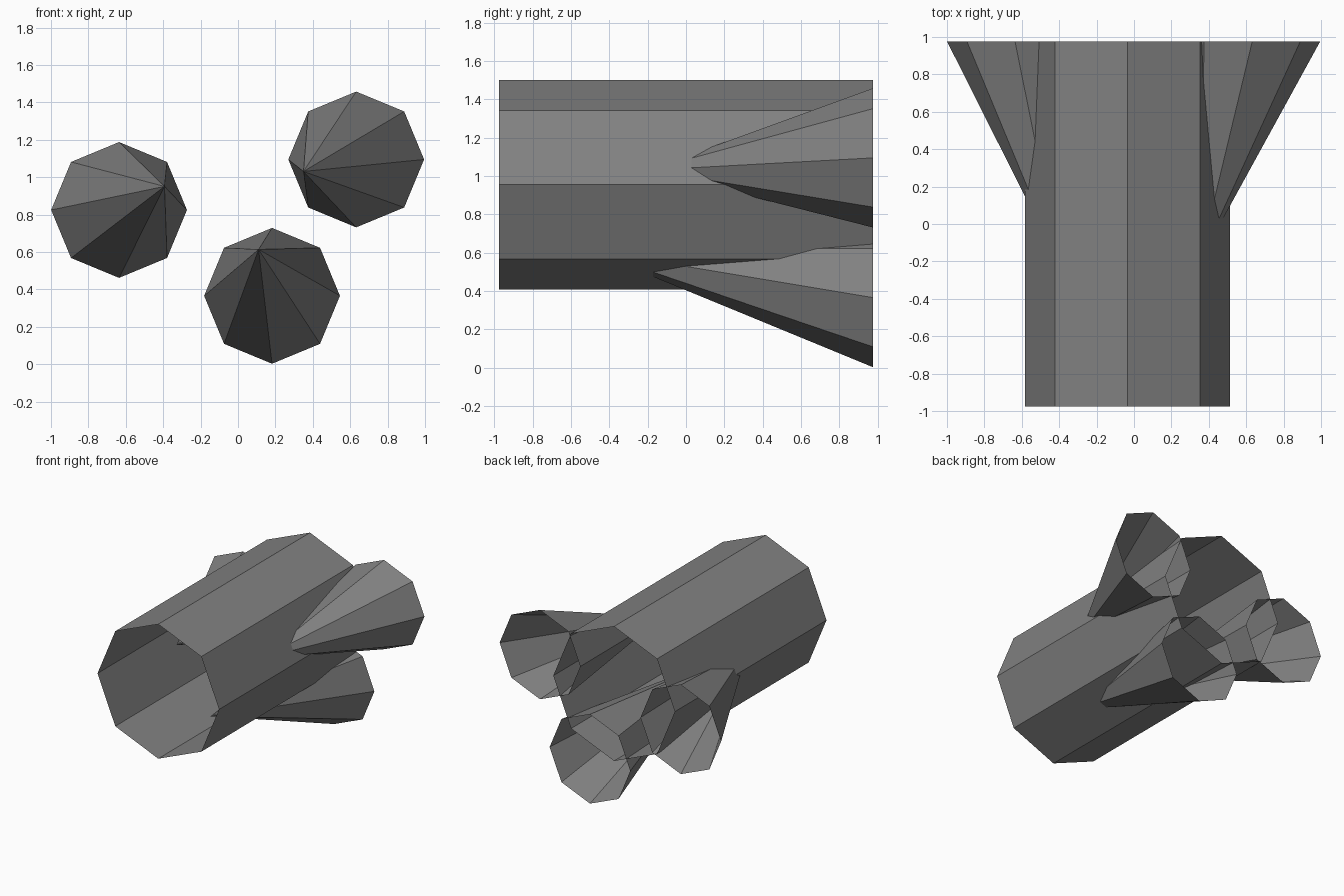
import bpy
import bmesh
from math import cos, sin, tau

if "Cube" in bpy.data.objects:
    bpy.data.objects.remove(bpy.data.objects["Cube"])

SIDES = 8
BACK_Y = 0.975

grey = bpy.data.materials.new("dark_grey")
grey.diffuse_color = (0.22, 0.22, 0.22, 1.0)
grey.use_nodes = True
grey.node_tree.nodes["Principled BSDF"].inputs["Base Color"].default_value = grey.diffuse_color


def ring(bm, x, y, z, radius):
    """Octagon of vertices facing along y."""
    return [bm.verts.new((x + radius * cos(tau * i / SIDES), y,
                          z + radius * sin(tau * i / SIDES)))
            for i in range(SIDES)]


def finish(bm, name):
    mesh = bpy.data.meshes.new(name)
    bm.to_mesh(mesh)
    bm.free()
    mesh.materials.append(grey)
    bpy.context.collection.objects.link(bpy.data.objects.new(name, mesh))


def open_tube(name, x, z, radius):
    bm = bmesh.new()
    front = ring(bm, x, -BACK_Y, z, radius)
    back = ring(bm, x, BACK_Y, z, radius)
    for i in range(SIDES):
        j = (i + 1) % SIDES
        bm.faces.new((front[i], back[i], back[j], front[j]))
    finish(bm, name)


def open_cone(name, apex, x, z, radius):
    """Slanted cone flaring from its apex to an open rim at the back."""
    bm = bmesh.new()
    tip = bm.verts.new(apex)
    rim = ring(bm, x, BACK_Y, z, radius)
    for i in range(SIDES):
        bm.faces.new((tip, rim[i], rim[(i + 1) % SIDES]))
    finish(bm, name)


# Main body, open at both ends
open_tube("main_tube", -0.035, 0.955, 0.547)

# Three flared nozzles poking through the tube wall
open_cone("left_nozzle", (-0.393, -0.23, 0.951), -0.636, 0.825, 0.363)
open_cone("right_nozzle", (0.35, -0.20, 1.031), 0.632, 1.095, 0.363)
open_cone("lower_nozzle", (0.11, -0.51, 0.614), 0.182, 0.366, 0.363)
